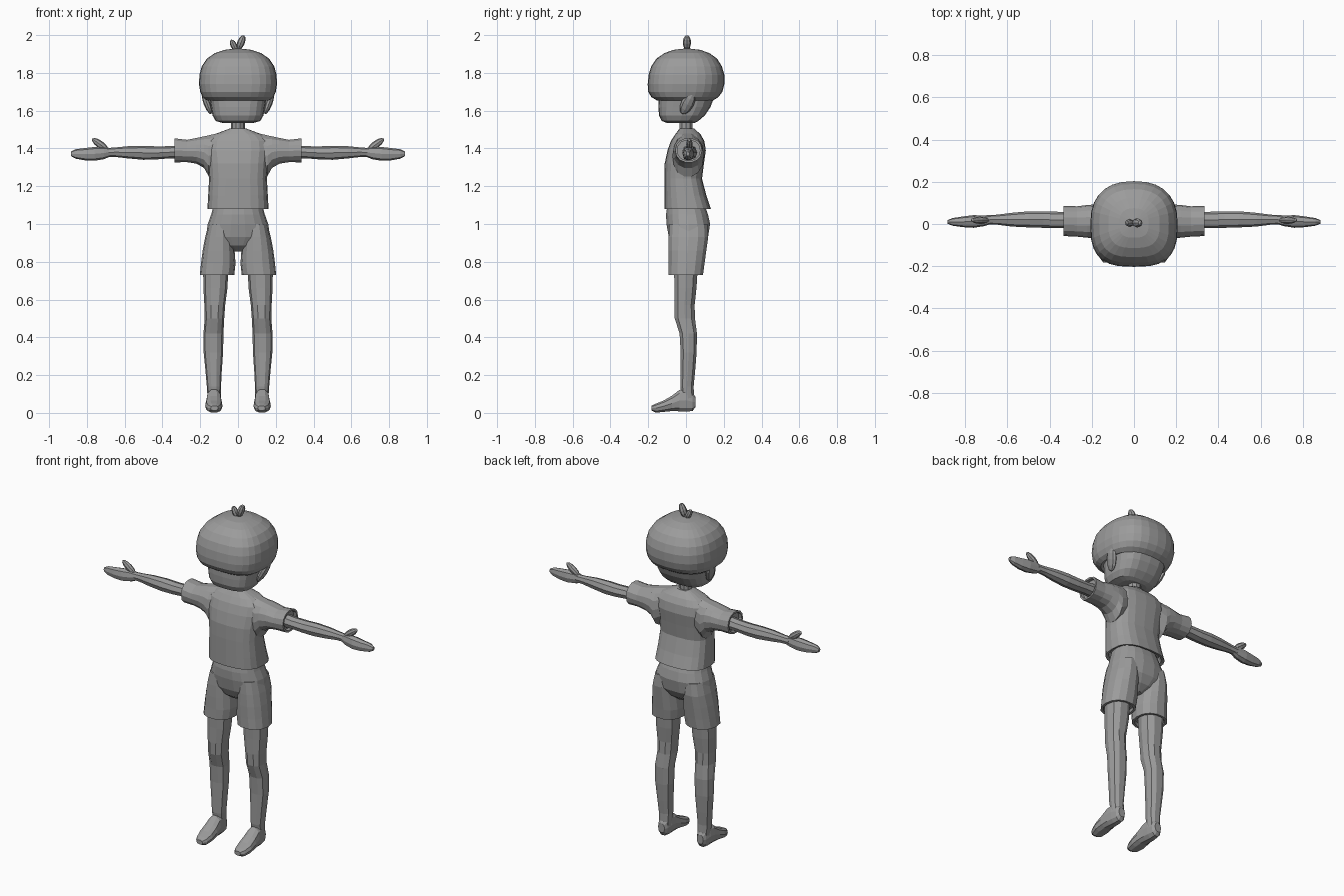
import bpy, bmesh, math
from mathutils import Matrix, Euler

grey = bpy.data.materials.new("plain_grey")
grey.diffuse_color = (0.33, 0.33, 0.33, 1)


def finish(name, bm, mirror=False):
    bmesh.ops.recalc_face_normals(bm, faces=bm.faces)
    me = bpy.data.meshes.new(name)
    bm.to_mesh(me)
    bm.free()
    me.materials.append(grey)
    ob = bpy.data.objects.new(name, me)
    bpy.context.collection.objects.link(ob)
    if mirror:
        ob.modifiers.new("mirror", "MIRROR")
    return ob


def loft(name, axis, rings, n=12, e=2.0, e_front=None, mirror=False):
    """Skin rounded cross-sections; ring = (position, low1, high1, low2, high2)."""
    bm = bmesh.new()
    loops = []
    for p, l1, h1, l2, h2 in rings:
        loop = []
        for i in range(n):
            t = 2 * math.pi * i / n
            c, s = math.cos(t), math.sin(t)
            k = 2 / (e_front if e_front and s < 0 else e)
            u = (l1 + h1) / 2 + (h1 - l1) / 2 * math.copysign(abs(c) ** k, c)
            v = (l2 + h2) / 2 + (h2 - l2) / 2 * math.copysign(abs(s) ** k, s)
            co = {"x": (p, u, v), "y": (u, p, v), "z": (u, v, p)}[axis]
            loop.append(bm.verts.new(co))
        loops.append(loop)
    for a, b in zip(loops, loops[1:]):
        for i in range(n):
            j = (i + 1) % n
            bm.faces.new((a[i], a[j], b[j], b[i]))
    bm.faces.new(loops[0])
    bm.faces.new(loops[-1])
    return finish(name, bm, mirror)


def blob(name, loc, size, rot, mirror=False):
    bm = bmesh.new()
    m = Matrix.LocRotScale(loc, Euler(rot), size)
    bmesh.ops.create_uvsphere(bm, u_segments=8, v_segments=6, radius=1, matrix=m)
    return finish(name, bm, mirror)


def union(body, part):
    """Merge a mirrored part into the body."""
    mod = body.modifiers.new("join", "BOOLEAN")
    mod.operation, mod.solver, mod.object = "UNION", "EXACT", part
    bpy.context.view_layer.objects.active = body
    bpy.ops.object.modifier_apply(modifier=mod.name)
    bpy.data.objects.remove(part)


# Hair cap with a rim that turns under
loft("hair", "z", [
    (1.69, -.12, .12, -.12, .12), (1.665, -.145, .145, -.15, .145),
    (1.655, -.165, .165, -.155, .145), (1.672, -.188, .188, -.183, .172),
    (1.7, -.2, .2, -.2, .193), (1.74, -.207, .207, -.203, .203),
    (1.79, -.204, .204, -.198, .203), (1.835, -.192, .192, -.184, .19),
    (1.875, -.165, .165, -.157, .165), (1.905, -.122, .122, -.114, .124),
    (1.922, -.07, .07, -.065, .075), (1.928, -.02, .02, -.015, .025)],
    n=28, e=2.4, e_front=2.9)

# Two small tufts on the crown
blob("tuft_right", (.016, .005, 1.961), (.02, .022, .041), (0, .38, 0))
blob("tuft_left", (-.022, .005, 1.945), (.017, .018, .034), (0, -.45, 0))

# Head, ears and neck
loft("head", "z", [
    (1.535, -.08, .08, -.1, .045), (1.545, -.118, .118, -.128, .065),
    (1.575, -.135, .135, -.143, .1), (1.62, -.143, .143, -.146, .13),
    (1.66, -.15, .15, -.145, .145), (1.73, -.15, .15, -.14, .15)], n=20, e=2.9)
blob("ear", (.164, .008, 1.638), (.018, .034, .066), (-.45, .36, 0), mirror=True)
loft("neck", "z", [(1.45, -.045, .045, -.04, .05), (1.5, -.036, .036, -.035, .037),
                   (1.57, -.036, .036, -.035, .037)], n=10)

# Shirt: torso with open hem, sleeves with open cuffs
shirt = loft("shirt", "z", [
    (1.12, -.14, .14, -.095, .10), (1.085, -.147, .147, -.1, .115),
    (1.08, -.162, .162, -.115, .132), (1.15, -.158, .158, -.115, .108),
    (1.24, -.153, .153, -.115, .085), (1.32, -.158, .158, -.113, .095),
    (1.39, -.168, .168, -.098, .105), (1.44, -.165, .165, -.08, .097),
    (1.473, -.13, .13, -.058, .078), (1.505, -.045, .045, -.035, .045)], n=20, e=2.7)
sleeve = loft("sleeve", "x", [
    (.05, -.04, .055, 1.34, 1.495), (.11, -.065, .085, 1.28, 1.482),
    (.155, -.072, .094, 1.25, 1.472), (.18, -.069, .093, 1.295, 1.466),
    (.22, -.065, .09, 1.318, 1.457), (.27, -.06, .084, 1.326, 1.447),
    (.335, -.057, .085, 1.325, 1.455), (.335, -.046, .074, 1.336, 1.444),
    (.315, -.046, .074, 1.336, 1.444)], n=14, e=2.2, mirror=True)
union(shirt, sleeve)

# Arms, hands and thumbs
loft("arm", "x", [
    (.28, -.02, .058, 1.345, 1.42), (.36, -.02, .058, 1.348, 1.412),
    (.43, -.018, .06, 1.342, 1.411), (.5, -.016, .06, 1.34, 1.414),
    (.58, -.012, .053, 1.347, 1.412), (.65, -.003, .044, 1.355, 1.405),
    (.7, -.002, .042, 1.356, 1.402)], n=8, e=2.2, mirror=True)
loft("hand", "x", [
    (.67, .002, .04, 1.36, 1.4), (.71, -.01, .04, 1.343, 1.409),
    (.76, -.018, .042, 1.335, 1.408), (.81, -.015, .036, 1.337, 1.402),
    (.86, -.008, .028, 1.346, 1.396), (.885, .002, .018, 1.36, 1.383)],
    n=8, e=2.4, mirror=True)
blob("thumb", (.73, .018, 1.421), (.02, .017, .052), (0, .94, 0), mirror=True)

# Shorts: hips joined to two open trouser legs
shorts = loft("shorts", "z", [
    (.855, -.03, .03, -.03, .05), (.885, -.11, .11, -.07, .09),
    (.93, -.17, .17, -.092, .118), (1.0, -.16, .16, -.105, .129),
    (1.05, -.142, .142, -.107, .118), (1.1, -.128, .128, -.1, .1)], n=18, e=2.4)
trouser = loft("trouser_leg", "z", [
    (.75, .034, .188, -.078, .078), (.73, .034, .188, -.08, .08),
    (.73, .02, .202, -.094, .092), (.79, .013, .196, -.094, .1),
    (.86, .018, .187, -.095, .11), (.93, .025, .174, -.094, .12),
    (1.0, .035, .155, -.09, .115)], n=14, e=2.3, mirror=True)
union(shorts, trouser)

# Legs and feet
loft("leg", "z", [
    (.06, .092, .16, -.02, .045), (.14, .09, .165, -.032, .042),
    (.22, .086, .172, -.031, .05), (.32, .079, .182, -.03, .058),
    (.42, .077, .183, -.036, .06), (.5, .073, .176, -.062, .05),
    (.57, .068, .178, -.064, .048), (.66, .056, .183, -.064, .058),
    (.78, .05, .185, -.066, .066)], n=10, e=2.3, mirror=True)
loft("foot", "y", [
    (.05, .106, .148, .03, .085), (.035, .096, .158, .008, .11),
    (0, .09, .165, .004, .13), (-.035, .088, .168, .006, .124),
    (-.075, .084, .172, .008, .092), (-.12, .082, .174, .004, .066),
    (-.16, .09, .163, 0, .05), (-.183, .105, .145, .012, .038)],
    n=10, e=2.4, mirror=True)
